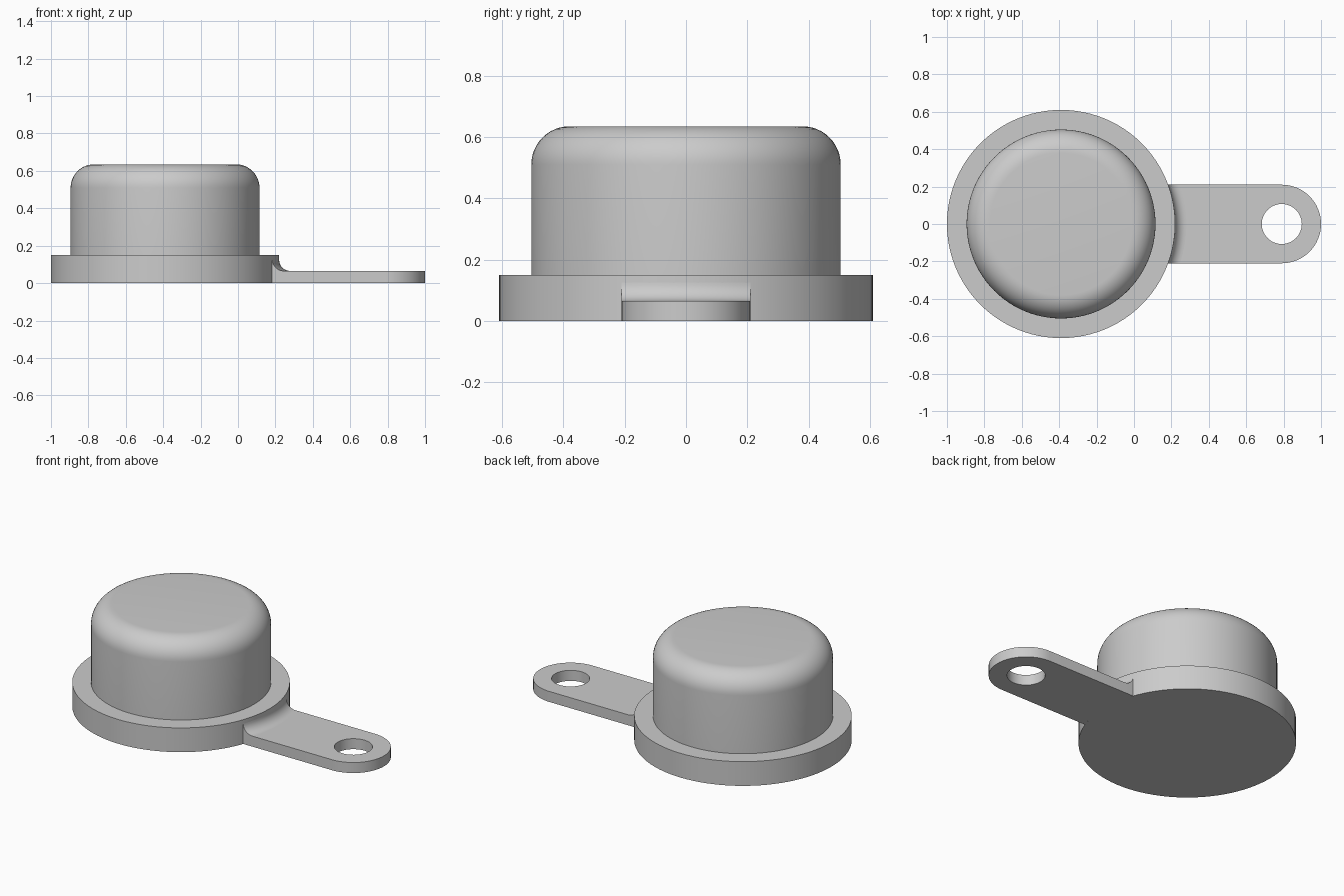
import bpy, bmesh
from math import sin, cos, pi, asin

cube = bpy.data.objects.get("Cube")
if cube:
    bpy.data.objects.remove(cube, do_unlink=True)

CX, BASE_R, HALF_W = -0.39, 0.61, 0.21
TAB_T, END_X, HOLE_R = 0.065, 0.79, 0.107
FILLET = 0.06

grey = bpy.data.materials.new("plain grey")
grey.use_nodes = True
colour = (0.6, 0.6, 0.6, 1)
grey.diffuse_color = colour
grey.node_tree.nodes["Principled BSDF"].inputs["Base Color"].default_value = colour


def finish(name, bm, x=0):
    bmesh.ops.recalc_face_normals(bm, faces=bm.faces)
    mesh = bpy.data.meshes.new(name)
    bm.to_mesh(mesh)
    bm.free()
    mesh.materials.append(grey)
    obj = bpy.data.objects.new(name, mesh)
    obj.location.x = x
    bpy.context.collection.objects.link(obj)
    bpy.ops.object.select_all(action="DESELECT")
    obj.select_set(True)
    bpy.context.view_layer.objects.active = obj
    bpy.ops.object.shade_smooth_by_angle(angle=pi / 6)


def arc(cx, cy, r, a0, a1, n):
    return [(cx + r * cos(a0 + (a1 - a0) * i / n), cy + r * sin(a0 + (a1 - a0) * i / n))
            for i in range(n + 1)]


# Round flange and rounded cap, turned from one profile
profile = [(0, 0), (BASE_R, 0), (BASE_R, 0.15), (0.505, 0.15)]
profile += arc(0.38, 0.51, 0.125, 0, pi / 2, 12) + [(0, 0.635)]
bm = bmesh.new()
verts = [bm.verts.new((r, 0, z)) for r, z in profile]
edges = [bm.edges.new(pair) for pair in zip(verts, verts[1:])]
bmesh.ops.spin(bm, geom=verts + edges, axis=(0, 0, 1), cent=(0, 0, 0),
               angle=2 * pi, steps=96, use_merge=True)
bmesh.ops.remove_doubles(bm, verts=bm.verts, dist=0.0001)
finish("flanged_cap", bm, CX)

# Flat tab that meets the flange, with a round end and a hole
bm = bmesh.new()
limit = asin(HALF_W / BASE_R)
outline = arc(CX, 0, BASE_R, limit, -limit, 12) + arc(END_X, 0, HALF_W, -pi / 2, pi / 2, 32)
hole = arc(END_X, 0, HOLE_R, 0, 2 * pi, 48)[:-1]
edges = []
for loop in (outline, hole):
    vs = [bm.verts.new((x, y, 0)) for x, y in loop]
    edges += [bm.edges.new((v, vs[i - 1])) for i, v in enumerate(vs)]
bmesh.ops.triangle_fill(bm, edges=edges, use_beauty=True)
ext = bmesh.ops.extrude_face_region(bm, geom=bm.faces[:])
top = [g for g in ext["geom"] if isinstance(g, bmesh.types.BMVert)]
bmesh.ops.translate(bm, verts=top, vec=(0, 0, TAB_T))
finish("mounting_tab", bm)

# Concave fillet between flange and tab, trimmed to the tab width
bm = bmesh.new()
curve = arc(BASE_R + FILLET, TAB_T + FILLET, FILLET, pi, 1.5 * pi, 10)
COLS = 16
rows, floor = [], []
for r, z in curve:
    spread = asin(HALF_W / r)
    angles = [spread * (2 * c / COLS - 1) for c in range(COLS + 1)]
    rows.append([bm.verts.new((r * cos(a), r * sin(a), z)) for a in angles])
    floor.append([bm.verts.new((r * cos(angles[k]), r * sin(angles[k]), TAB_T))
                  for k in (0, -1)])
for i in range(len(rows) - 1):
    a, b = rows[i], rows[i + 1]
    for c in range(COLS):
        bm.faces.new((a[c], b[c], b[c + 1], a[c + 1]))
    for k, side in enumerate((0, -1)):
        bm.faces.new((a[side], b[side], floor[i + 1][k], floor[i][k]))
bmesh.ops.remove_doubles(bm, verts=bm.verts, dist=0.0001)
finish("tab_fillet", bm, CX)
